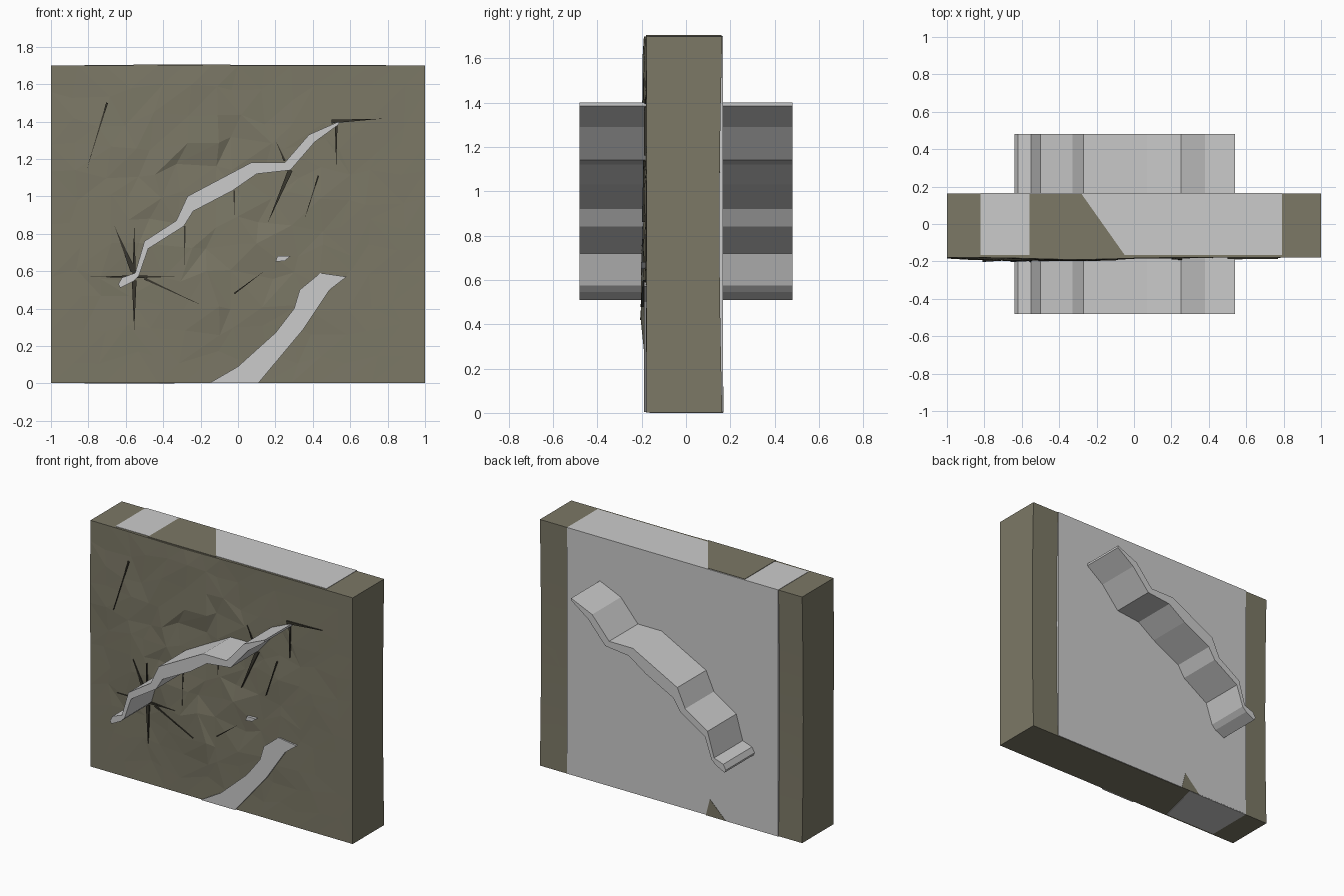
import bpy, bmesh, math, random
from mathutils import Vector

if "Cube" in bpy.data.objects:
    bpy.data.objects.remove(bpy.data.objects["Cube"])

random.seed(4)
W, H = 1.0, 1.7


def material(name, rgb):
    m = bpy.data.materials.new(name)
    m.diffuse_color = (*rgb, 1)
    m.use_nodes = True
    m.node_tree.nodes["Principled BSDF"].inputs["Base Color"].default_value = m.diffuse_color
    return m


STONE = material("stone", (0.2, 0.188, 0.133))
SHADOW = material("dark_stone", (0.04, 0.037, 0.027))


def finish(name, bm, mat=None):
    bmesh.ops.recalc_face_normals(bm, faces=bm.faces[:])
    me = bpy.data.meshes.new(name)
    bm.to_mesh(me)
    bm.free()
    ob = bpy.data.objects.new(name, me)
    bpy.context.collection.objects.link(ob)
    if mat:
        me.materials.append(mat)
    return ob


def prism(name, pts, front, back, mat=None):
    """Extrude an x-z outline along y; front may follow the wall surface."""
    bm = bmesh.new()
    depth = front if callable(front) else lambda x, z: front
    a = [bm.verts.new((x, depth(x, z), z)) for x, z in pts]
    b = [bm.verts.new((x, back, z)) for x, z in pts]
    bm.faces.new(a)
    bm.faces.new(b)
    for i in range(len(pts)):
        j = (i + 1) % len(pts)
        bm.faces.new((a[i], a[j], b[j], b[i]))
    return finish(name, bm, mat)


def slab(name, pts, z0, z1, mat=None):
    """Extrude an x-y outline along z."""
    ob = prism(name, pts, z0, z1, mat)
    for v in ob.data.vertices:
        x, y, z = v.co
        v.co = (x, z, y)
    ob.data.flip_normals()
    return ob


def surface(x, z):
    """Depth of the battered front, with soft bulges around the impact."""
    y = -0.179
    for cx, cz, r, h in ((-0.3, 1.45, 0.3, 0.022), (-0.75, 1.2, 0.25, 0.016),
                         (-0.15, 0.5, 0.25, 0.022), (-0.55, 0.8, 0.22, 0.018),
                         (0.3, 0.9, 0.25, 0.012), (0.3, 0.2, 0.22, -0.006)):
        y -= h * math.exp(-((x - cx) ** 2 + (z - cz) ** 2) / (r * r))
    return y


# wall: faceted front sheet extruded back into a block
bm = bmesh.new()
NX, NZ = 14, 12
grid = []
for j in range(NZ + 1):
    row = []
    for i in range(NX + 1):
        x, z = -W + 2 * W * i / NX, H * j / NZ
        y = surface(x, z)
        if 0 < i < NX and 0 < j < NZ:
            rough = math.exp(-((x + 0.15) ** 2 + (z - 0.95) ** 2) / 0.4)
            x += random.uniform(-0.045, 0.045)
            z += random.uniform(-0.045, 0.045)
            y = surface(x, z) + random.uniform(-0.012, 0.014) * rough
        row.append(bm.verts.new((x, y, z)))
    grid.append(row)
for j in range(NZ):
    for i in range(NX):
        a, b, c, d = grid[j][i], grid[j][i + 1], grid[j + 1][i + 1], grid[j + 1][i]
        tris = ((a, b, c), (a, c, d)) if random.random() < 0.7 else ((a, b, d), (b, c, d))
        for t in tris:
            bm.faces.new(t)
ext = bmesh.ops.extrude_face_region(bm, geom=bm.faces[:], use_keep_orig=True)
for v in ext["geom"]:
    if isinstance(v, bmesh.types.BMVert):
        v.co.y = 0.163 - 0.012 * math.sin(math.pi * v.co.z / H)
for v in bm.verts:
    v.co.z = 0.002 + v.co.z * 0.998
finish("stone_wall", bm, STONE)

# grey core showing on the back and the top
slab("wall_core", [(-0.82, -0.165), (0.79, -0.165), (0.79, 0.167), (-0.82, 0.167)], 0.004, 1.701)
slab("core_underside", [(-0.82, -0.165), (-0.42, -0.165), (-0.34, 0.166), (-0.82, 0.166)], 0, 0.02)

# stone overlapping the core on the top and the back
slab("top_stone_patch", [(-0.56, -0.18), (-0.04, -0.18), (-0.28, 0.16), (-0.56, 0.16)],
     1.68, 1.704, STONE)
prism("back_stone_chip", [(-0.27, 0.002), (-0.42, 0.002), (-0.3, 0.12)], 0.15, 0.169, STONE)

# long crack volume running right through the wall
crack = [(-0.64, 0.53), (-0.62, 0.565), (-0.55, 0.59), (-0.5, 0.76), (-0.33, 0.87),
         (-0.27, 1.0), (0.07, 1.18), (0.25, 1.18), (0.38, 1.33), (0.54, 1.4),
         (0.54, 1.385), (0.41, 1.29), (0.28, 1.14), (0.1, 1.12), (-0.03, 1.03),
         (-0.24, 0.92), (-0.29, 0.84), (-0.48, 0.72), (-0.53, 0.575),
         (-0.56, 0.545), (-0.63, 0.51)]
prism("crack_volume", crack, -0.48, 0.48)

# flush bare areas on the front
bare = [(-0.15, 0.003), (0.11, 0.003), (0.35, 0.29), (0.49, 0.5), (0.58, 0.57), (0.44, 0.59),
        (0.33, 0.5), (0.3, 0.4), (0.2, 0.27), (0.0, 0.09)]
prism("bare_strip", bare, -0.19, -0.1)
prism("bare_fleck", [(0.2, 0.65), (0.25, 0.655), (0.28, 0.68), (0.21, 0.68)], -0.204, -0.1)

# thin fissures: root x, z, tip x, z, root width
fissures = [(-0.555, 0.56, -0.555, 0.84, .02), (-0.55, 0.57, -0.79, 0.57, .015),
            (-0.555, 0.55, -0.555, 0.28, .025), (-0.54, 0.57, -0.34, 0.57, .015),
            (-0.56, 0.6, -0.66, 0.84, .03), (-0.5, 0.56, -0.2, 0.42, .012),
            (0.5, 1.4, 0.77, 1.415, .02), (0.525, 1.38, 0.525, 1.16, .014),
            (0.28, 1.14, 0.16, 0.86, .025), (-0.02, 1.03, -0.02, 0.9, .01),
            (-0.285, 0.84, -0.285, 0.62, .01), (0.25, 1.19, 0.2, 1.3, .012),
            (-0.7, 1.5, -0.81, 1.14, .01), (0.43, 1.11, 0.35, 0.86, .008),
            (-0.02, 0.48, 0.14, 0.6, .008)]
for x0, z0, x1, z1, w in fissures:
    side = Vector((z0 - z1, x1 - x0)).normalized() * w / 2
    tri = [(x0 + side.x, z0 + side.y), (x0 - side.x, z0 - side.y), (x1, z1)]
    prism("fissure", tri, lambda x, z: surface(x, z) - 0.009, -0.15, SHADOW)
